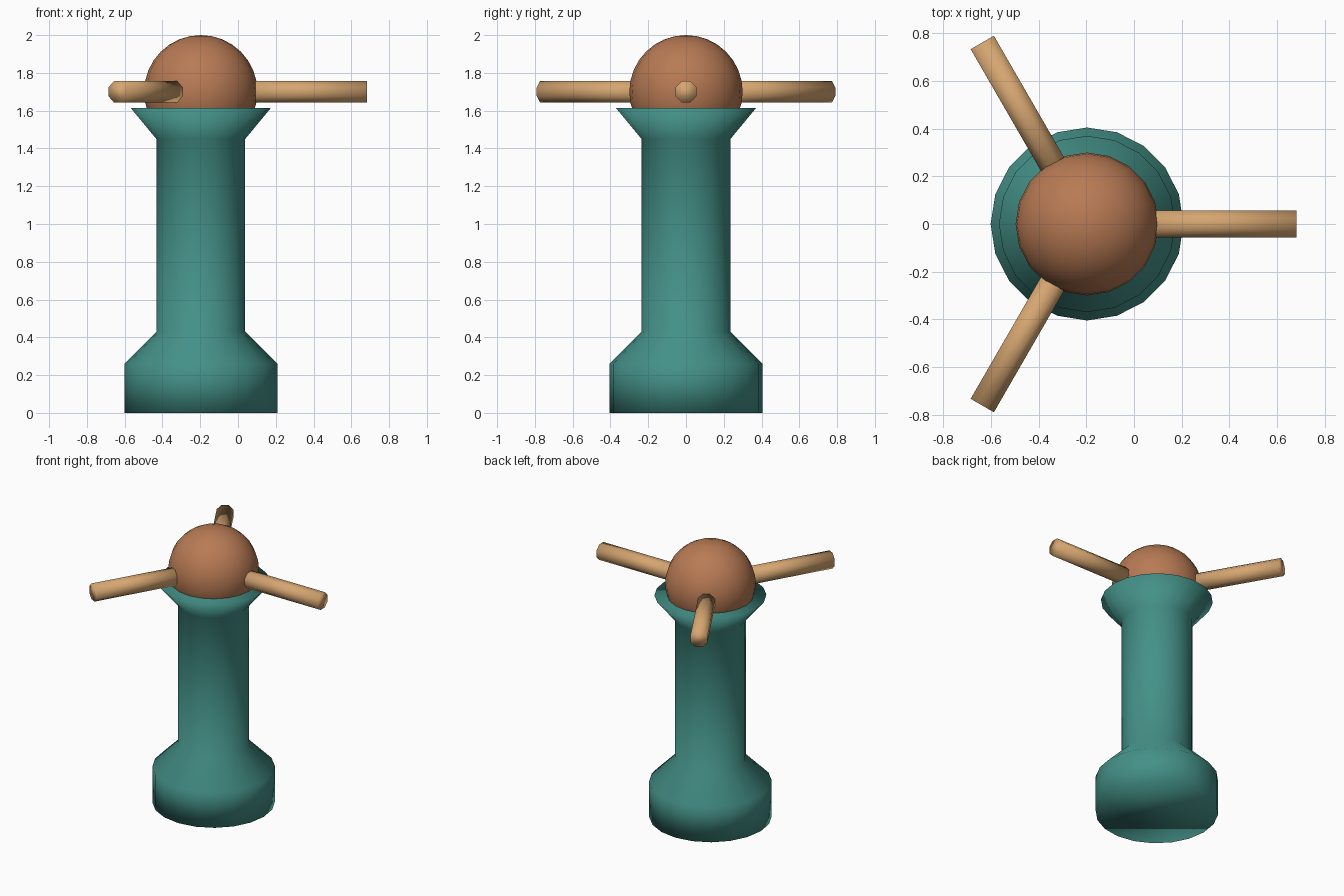
import bpy, bmesh, math
from mathutils import Matrix

cube = bpy.data.objects.get("Cube")
if cube:
    bpy.data.objects.remove(cube, do_unlink=True)

AXIS_X = -0.197    # vertical axis of the body
HEAD_Z = 1.70      # height of the ball and the bars


def make_material(name, rgb):
    mat = bpy.data.materials.new(name)
    mat.use_nodes = True
    mat.diffuse_color = (*rgb, 1)
    mat.node_tree.nodes["Principled BSDF"].inputs["Base Color"].default_value = (*rgb, 1)
    return mat


def add_object(name, bm, mat):
    bmesh.ops.recalc_face_normals(bm, faces=bm.faces)
    for face in bm.faces:
        face.smooth = True
    mesh = bpy.data.meshes.new(name)
    bm.to_mesh(mesh)
    bm.free()
    mesh.materials.append(mat)
    obj = bpy.data.objects.new(name, mesh)
    bpy.context.collection.objects.link(obj)
    obj.location.x = AXIS_X
    return obj


def lathe(name, profile, sides, mat):
    """Closed solid of revolution from (radius, height) points."""
    bm = bmesh.new()
    rings = []
    for r, z in profile:
        angles = [math.tau * i / sides for i in range(sides)]
        rings.append([bm.verts.new((r * math.cos(a), r * math.sin(a), z)) for a in angles])
    for low, high in zip(rings, rings[1:]):
        for i in range(sides):
            j = (i + 1) % sides
            bm.faces.new((low[i], low[j], high[j], high[i]))
    bm.faces.new(rings[0][::-1])
    bm.faces.new(rings[-1])
    return add_object(name, bm, mat)


teal = make_material("teal", (0.058, 0.283, 0.246))
brown = make_material("copper brown", (0.479, 0.195, 0.088))
tan = make_material("light tan", (0.672, 0.381, 0.165))

# Column with wide foot and flared collar
lathe("column", [(0.405, 0), (0.405, 0.26), (0.235, 0.43),
                 (0.235, 1.45), (0.37, 1.613)], 20, teal)

# Ball resting in the collar
bm = bmesh.new()
bmesh.ops.create_uvsphere(bm, u_segments=20, v_segments=16, radius=0.30)
add_object("ball", bm, brown).location.z = HEAD_Z

# Three handle bars spread evenly around the ball
LENGTH = 0.68
for i, name in enumerate(("left_bar", "back_bar", "front_bar")):
    bm = bmesh.new()
    bmesh.ops.create_cone(bm, cap_ends=True, segments=8, radius1=0.061,
                          radius2=0.061, depth=LENGTH)
    turn = (Matrix.Rotation(math.tau * i / 3, 4, "Z")
            @ Matrix.Translation((0.88 - LENGTH / 2, 0, 0))
            @ Matrix.Rotation(math.pi / 2, 4, "Y")
            @ Matrix.Rotation(math.pi / 8, 4, "Z"))
    bmesh.ops.transform(bm, matrix=turn, verts=bm.verts)
    add_object(name, bm, tan).location.z = HEAD_Z
